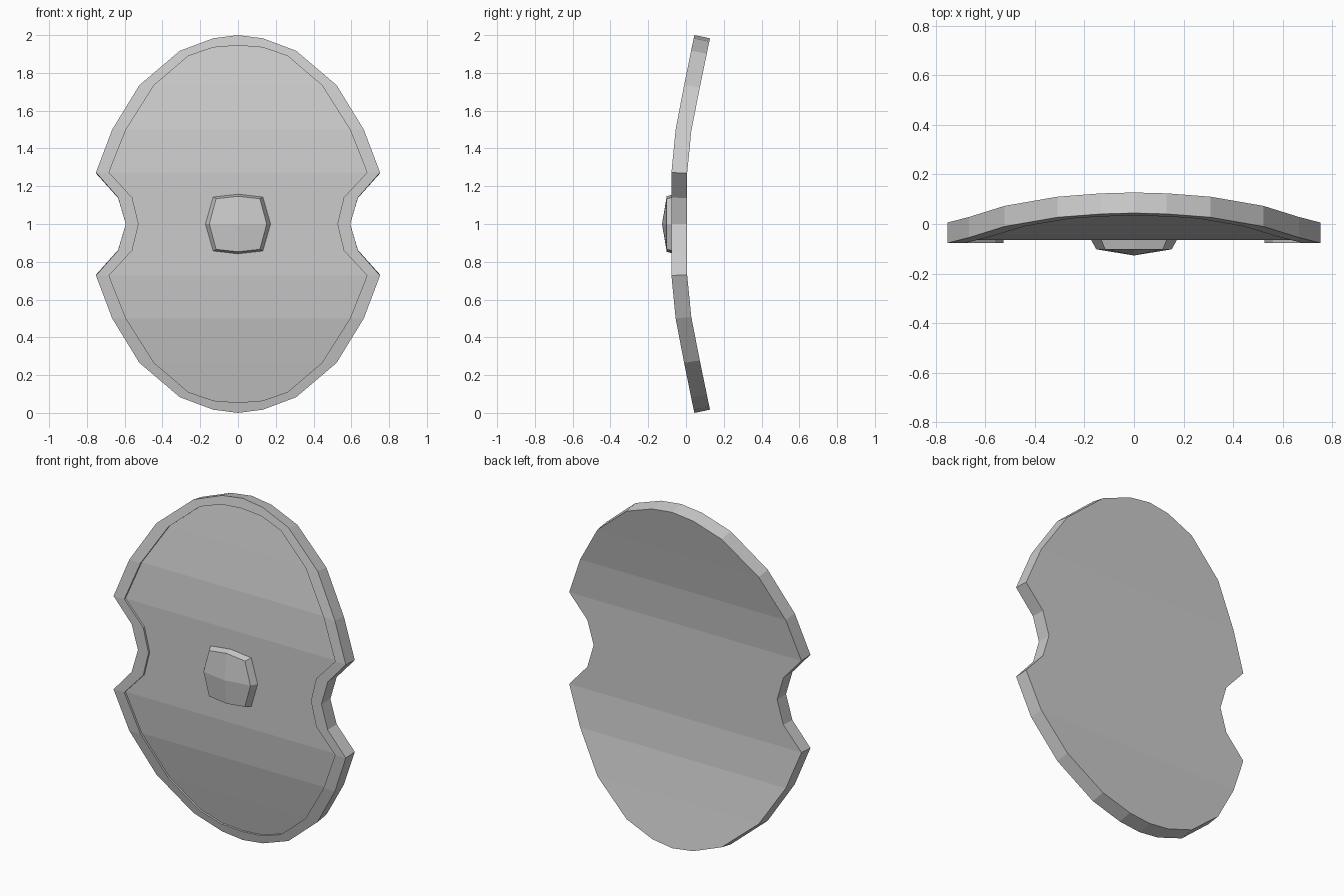
import bpy
import bmesh

cube = bpy.data.objects.get("Cube")
if cube:
    bpy.data.objects.remove(cube, do_unlink=True)

grey = bpy.data.materials.new("plain grey")
grey.use_nodes = True
grey.diffuse_color = (0.6, 0.6, 0.6, 1)
grey.node_tree.nodes["Principled BSDF"].inputs["Base Color"].default_value = (0.6, 0.6, 0.6, 1)

# Quarter outlines (x, height from centre), from the tip to the side notch
OUTER = [(0, 1), (.132, .983), (.308, .917), (.522, .735),
         (.666, .5), (.752, .273), (.635, .14), (.594, 0)]
INNER = [(0, .945), (.13, .935), (.262, .89), (.444, .735),
         (.593, .5), (.683, .273), (.56, .14), (.526, 0)]
# Bend of the front: (height from centre, y)
BEND = [(0, -.077), (.273, -.077), (.5, -.055), (.735, -.01), (1, .044)]
THICK, RECESS, TILT = .083, .012, .017


def bend(h):
    for (a, ya), (b, yb) in zip(BEND, BEND[1:]):
        if h <= b:
            return ya + (yb - ya) * (h - a) / (b - a)
    return BEND[-1][1]


def full_loop(quarter):
    """Mirror a quarter outline into a closed loop starting at the top."""
    right = quarter + [(x, -z) for x, z in quarter[-2::-1]]
    return right + [(-x, z) for x, z in right[-2:0:-1]]


def add_loop(bm, quarter, depth=0, shrink=0):
    return [bm.verts.new((x, bend(abs(z)) + depth, 1 + z * (1 - shrink)))
            for x, z in full_loop(quarter)]


def bridge(bm, a, b):
    n = len(a)
    for i in range(n):
        j = (i + 1) % n
        bm.faces.new((a[i], a[j], b[j], b[i]))


def fill_rows(bm, loop):
    """Fill a mirrored loop with horizontal strips."""
    n = len(loop)
    half = n // 2
    bm.faces.new((loop[0], loop[1], loop[-1]))
    for i in range(1, half - 1):
        bm.faces.new((loop[i], loop[i + 1], loop[n - i - 1], loop[n - i]))
    bm.faces.new((loop[half - 1], loop[half], loop[half + 1]))


def finish(bm, name):
    bmesh.ops.recalc_face_normals(bm, faces=bm.faces)
    mesh = bpy.data.meshes.new(name)
    bm.to_mesh(mesh)
    bm.free()
    mesh.materials.append(grey)
    obj = bpy.data.objects.new(name, mesh)
    bpy.context.collection.objects.link(obj)
    return obj


# Bent plate with a raised rim
bm = bmesh.new()
back = add_loop(bm, OUTER, THICK, TILT)
rim_outer = add_loop(bm, OUTER)
rim_inner = add_loop(bm, INNER)
panel = add_loop(bm, INNER, RECESS)
bridge(bm, back, rim_outer)
bridge(bm, rim_outer, rim_inner)
bridge(bm, rim_inner, panel)
fill_rows(bm, panel)
fill_rows(bm, back)
finish(bm, "shield_plate")

# Central boss: tapered eight-sided block with a shallow pointed front
bm = bmesh.new()
rings = []
for quarter, y in (([(0, .158), (.132, .143), (.173, 0)], -.04),
                   ([(0, .158), (.132, .143), (.173, 0)], -.064),
                   ([(0, .147), (.116, .134), (.152, 0)], -.102)):
    rings.append([bm.verts.new((x, y, 1 + z)) for x, z in full_loop(quarter)])
bridge(bm, rings[0], rings[1])
bridge(bm, rings[1], rings[2])
bm.faces.new(rings[0])
tip = bm.verts.new((0, -.127, 1))
front = rings[2]
for i in range(0, 8, 2):
    bm.faces.new((tip, front[i], front[i + 1], front[(i + 2) % 8]))
finish(bm, "boss")
